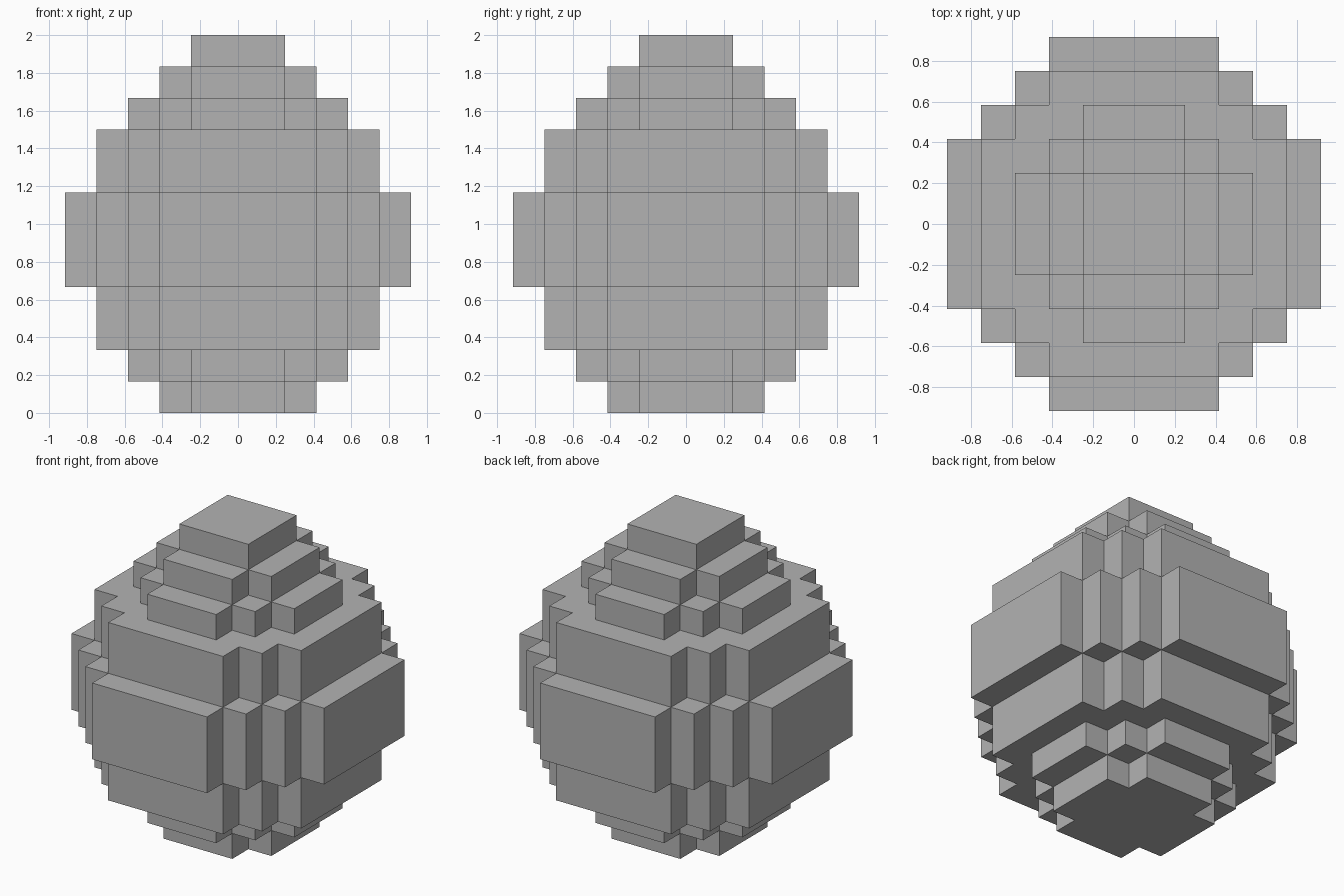
import bpy
import bmesh

if "Cube" in bpy.data.objects:
    bpy.data.objects.remove(bpy.data.objects["Cube"], do_unlink=True)

UNIT = 1 / 6  # edge of one block

# Single plain shell colour
grey = bpy.data.materials.new("plain grey")
grey.use_nodes = True
colour = (0.45, 0.45, 0.45, 1)
grey.diffuse_color = colour
grey.node_tree.nodes["Principled BSDF"].inputs["Base Color"].default_value = colour


def stepped_outline(reach, flat):
    """Outline with four flat sides joined by one-block diagonal steps."""
    corner = [(reach, flat)]
    x, y = reach, flat
    while x > flat:
        x -= 1
        corner.append((x, y))
        y += 1
        corner.append((x, y))
    outline = []
    for _ in range(4):
        outline += corner
        corner = [(-b, a) for a, b in corner]  # quarter turn
    return outline


def add_tier(name, bottom, top, reach, flat):
    """Extrude a stepped outline between two block heights."""
    bm = bmesh.new()
    ring = [bm.verts.new((x * UNIT, y * UNIT, bottom * UNIT))
            for x, y in stepped_outline(reach, flat)]
    base = bm.faces.new(ring)
    extruded = bmesh.ops.extrude_face_region(bm, geom=[base], use_keep_orig=True)
    lifted = [v for v in extruded["geom"] if isinstance(v, bmesh.types.BMVert)]
    bmesh.ops.translate(bm, verts=lifted, vec=(0, 0, (top - bottom) * UNIT))
    bmesh.ops.recalc_face_normals(bm, faces=bm.faces)
    mesh = bpy.data.meshes.new(name)
    bm.to_mesh(mesh)
    bm.free()
    mesh.materials.append(grey)
    bpy.context.collection.objects.link(bpy.data.objects.new(name, mesh))


# Tiers of the egg, bottom to top: heights, outer reach, half-width of flat sides
add_tier("base_tier", 0, 1, 2.5, 1.5)
add_tier("lower_step", 1, 2, 3.5, 1.5)
add_tier("lower_body", 2, 4, 4.5, 2.5)
add_tier("middle_band", 4, 7, 5.5, 2.5)
add_tier("upper_body", 7, 9, 4.5, 2.5)
add_tier("upper_step", 9, 10, 3.5, 1.5)
add_tier("crown_step", 10, 11, 2.5, 1.5)
add_tier("top_cap", 11, 12, 1.5, 1.5)
